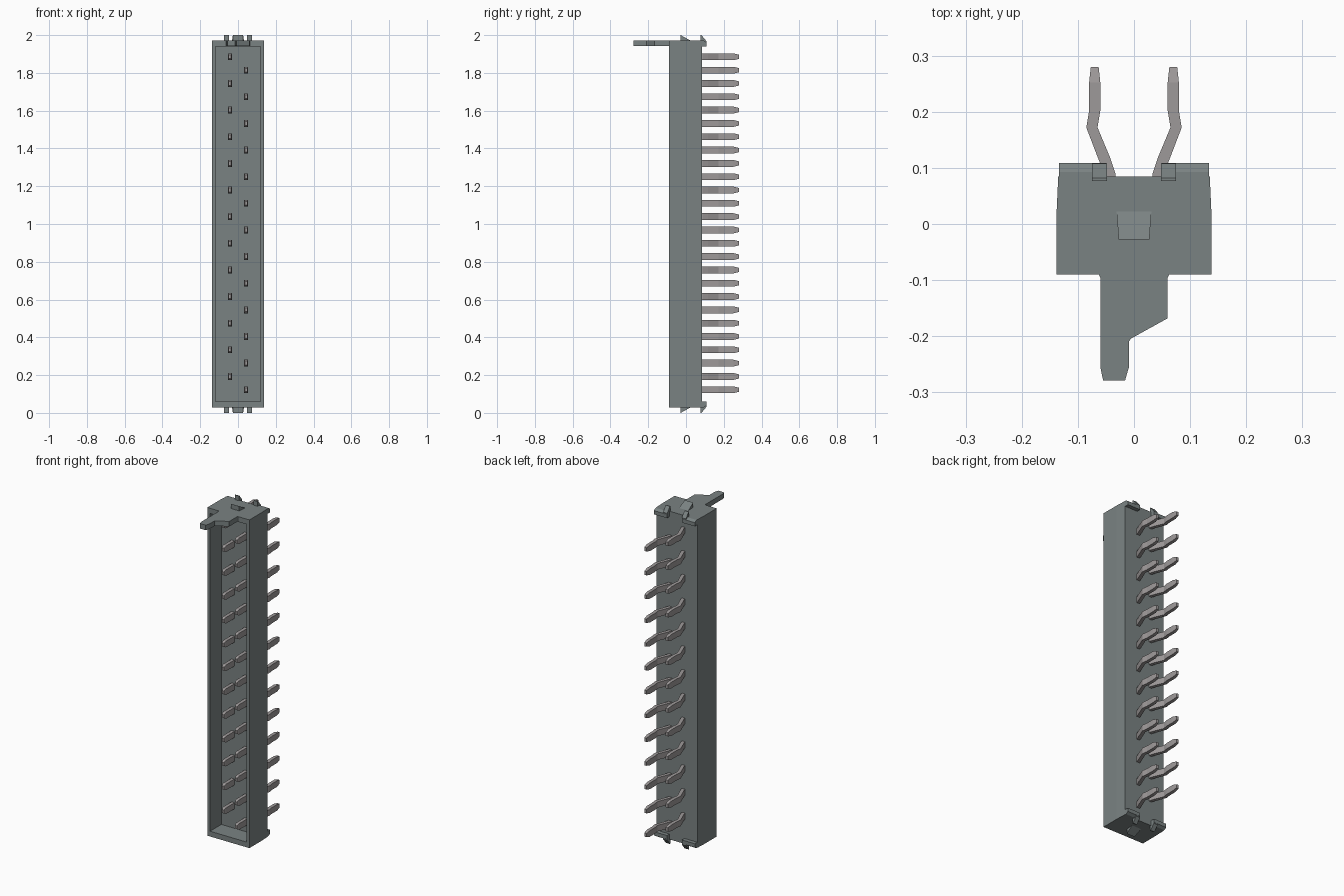
import bpy, bmesh
from mathutils import Vector

cube = bpy.data.objects.get("Cube")
if cube:
    bpy.data.objects.remove(cube, do_unlink=True)


def material(name, rgb):
    m = bpy.data.materials.new(name)
    m.use_nodes = True
    m.diffuse_color = (*rgb, 1)
    m.node_tree.nodes["Principled BSDF"].inputs["Base Color"].default_value = (*rgb, 1)
    return m


PLASTIC = material("grey plastic", (0.195, 0.225, 0.225))
METAL = material("pin metal", (0.34, 0.32, 0.32))
MID = Vector((0, 0, 1))          # all housing parts are modelled around mid height


def to_mesh(name, bm, mat):
    bmesh.ops.recalc_face_normals(bm, faces=bm.faces[:])
    me = bpy.data.meshes.new(name)
    bm.to_mesh(me)
    bm.free()
    me.materials.append(mat)
    return me


def add(name, me, loc=MID, mirror=None):
    ob = bpy.data.objects.new(name, me)
    ob.location = loc
    bpy.context.collection.objects.link(ob)
    if mirror:
        mod = ob.modifiers.new("Mirror", "MIRROR")
        mod.use_axis = mirror
        mod.use_mirror_merge = False
    return ob


def loft(rings):
    """Join equal-sized closed rings of points and cap both ends."""
    bm = bmesh.new()
    rows = [[bm.verts.new(p) for p in r] for r in rings]
    n = len(rows[0])
    for a, b in zip(rows, rows[1:]):
        for i in range(n):
            j = (i + 1) % n
            bm.faces.new((a[i], a[j], b[j], b[i]))
    bm.faces.new(rows[0])
    bm.faces.new(rows[-1])
    return bm


def prism_z(outline, z0, z1):
    return loft([[(x, y, z) for x, y in outline] for z in (z0, z1)])


def prism_x(outline, x0, x1):
    return loft([[(x, y, z) for y, z in outline] for x in (x0, x1)])


# Housing: tapered prism with a deep pocket in the front
H = 0.972
half = [(0.138, -0.09), (0.138, 0.02), (0.135, 0.085)]
bm = prism_z(half + [(-x, y) for x, y in reversed(half)], -H, H)
bmesh.ops.recalc_face_normals(bm, faces=bm.faces[:])
front = min(bm.faces, key=lambda f: f.calc_center_median().y)
bmesh.ops.inset_individual(bm, faces=[front], thickness=0.025)
for v in front.verts:
    v.co.z = 0.941 if v.co.z > 0 else -0.941
bmesh.ops.inset_individual(bm, faces=[front], thickness=0.0005, depth=-0.105)
for v in front.verts:
    v.co.y = 0.015
add("housing", to_mesh("housing", bm, PLASTIC))

# Keying tab at the top of the front
tab = [(-0.064, -0.088), (-0.06, -0.096), (-0.06, -0.255), (-0.055, -0.279),
       (-0.016, -0.279), (-0.009, -0.255), (-0.009, -0.209), (-0.005, -0.204),
       (0.06, -0.168), (0.06, -0.096), (0.064, -0.088)]
add("keying_tab", to_mesh("keying_tab", prism_z(tab, 0.942, H), PLASTIC))

# Feet on the back corners, chamfered on their outer edge
foot = [(0.08, 0.94), (0.109, 0.94), (0.109, 0.962), (0.093, H), (0.08, H)]
add("corner_foot", to_mesh("corner_foot", prism_x(foot, 0.049, 0.134), PLASTIC),
    mirror=(True, False, True))

# Small hooked latches above the feet
hook = [(0.077, 0.96), (0.077, 1.0), (0.082, 1.0), (0.108, 0.968), (0.108, 0.945)]
add("corner_latch", to_mesh("corner_latch", prism_x(hook, 0.048, 0.075), PLASTIC),
    mirror=(True, False, True))

# Centre wedge latch, slightly narrower toward the front
bm = prism_x([(-0.028, 0.965), (-0.028, 1.0), (0.022, H), (0.022, 0.965)], -0.031, 0.031)
for v in bm.verts:
    if v.co.y < 0:
        v.co.x *= 0.88
add("centre_latch", to_mesh("centre_latch", bm, PLASTIC), mirror=(False, False, True))


# Pins: flat bent blades with tapered ends; (x, y, half width, half height)
PATH = [(0.043, -0.08, 0.006, 0.010), (0.043, -0.065, 0.010, 0.018),
        (0.043, 0.09, 0.010, 0.018), (0.053, 0.117, 0.011, 0.018),
        (0.075, 0.172, 0.010, 0.018), (0.070, 0.202, 0.010, 0.018),
        (0.070, 0.252, 0.010, 0.018), (0.070, 0.280, 0.007, 0.011)]


def pin_mesh(name, side):
    rings = [[(side * x + a * w, y, b * h) for a, b in ((-1, -1), (1, -1), (1, 1), (-1, 1))]
             for x, y, w, h in PATH]
    return to_mesh(name, loft(rings), METAL)


right_pin, left_pin = pin_mesh("right_pin", -1), pin_mesh("left_pin", 1)
for i in range(26):
    z = 1.885 - i * 0.0705
    if i % 2 == 0:
        add(f"right_pin_{i // 2 + 1}", right_pin, (0, 0, z))
    else:
        add(f"left_pin_{i // 2 + 1}", left_pin, (0, 0, z))
